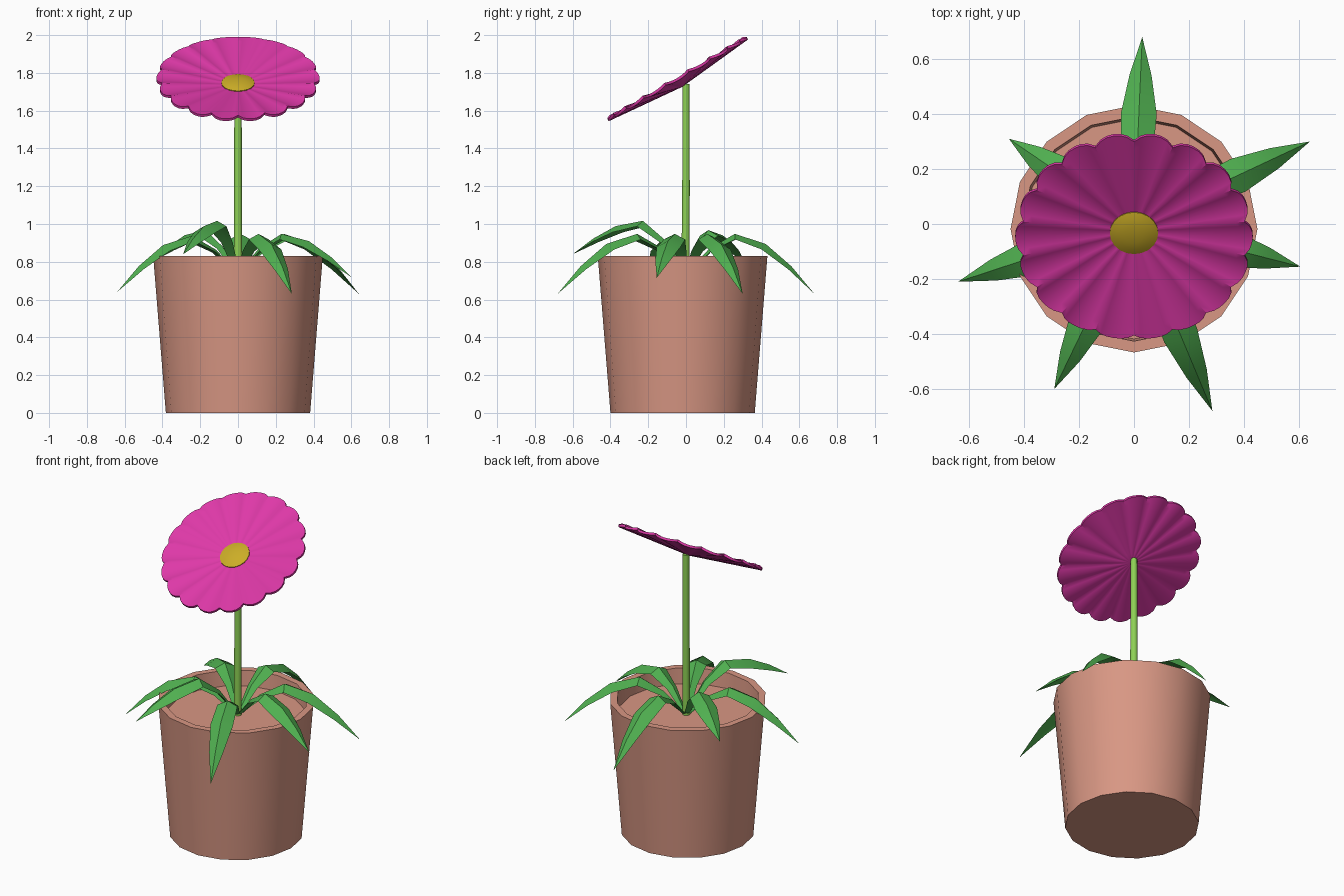
import bpy, bmesh, math
from mathutils import Vector, Matrix

if "Cube" in bpy.data.objects:
    bpy.data.objects.remove(bpy.data.objects["Cube"])


def material(name, rgb):
    m = bpy.data.materials.new(name)
    m.diffuse_color = (*rgb, 1)
    m.use_nodes = True
    m.node_tree.nodes["Principled BSDF"].inputs["Base Color"].default_value = m.diffuse_color
    return m


CLAY = material("clay", (0.69, 0.31, 0.23))
PINK = material("petal pink", (0.73, 0.04, 0.39))
YELLOW = material("pollen yellow", (0.60, 0.42, 0.02))
GREEN = material("leaf green", (0.08, 0.43, 0.08))
LIME = material("stem lime", (0.27, 0.64, 0.09))


def build(name, rings, mat, angle=40, caps=(False, False)):
    """Skin closed rings of points (a ring of one point is a tip)."""
    bm = bmesh.new()
    rows = [[bm.verts.new(p) for p in ring] for ring in rings]
    for a, b in zip(rows, rows[1:]):
        n = max(len(a), len(b))
        for i in range(n):
            j = (i + 1) % n
            if len(a) == 1:
                bm.faces.new((a[0], b[j], b[i]))
            elif len(b) == 1:
                bm.faces.new((a[i], a[j], b[0]))
            else:
                bm.faces.new((a[i], a[j], b[j], b[i]))
    if caps[0]:
        bm.faces.new(rows[0][::-1])
    if caps[1]:
        bm.faces.new(rows[-1])
    bmesh.ops.recalc_face_normals(bm, faces=bm.faces)
    me = bpy.data.meshes.new(name)
    bm.to_mesh(me)
    bm.free()
    me.materials.append(mat)
    ob = bpy.data.objects.new(name, me)
    bpy.context.collection.objects.link(ob)
    bpy.ops.object.select_all(action='DESELECT')
    ob.select_set(True)
    bpy.context.view_layer.objects.active = ob
    bpy.ops.object.shade_smooth_by_angle(angle=math.radians(angle))
    return ob


def circle(r, z, n, cx=0, cy=0):
    return [(cx + r * math.cos(2 * math.pi * i / n),
             cy + r * math.sin(2 * math.pi * i / n), z) for i in range(n)]


# Pot with rim and recessed soil level, all in clay
pot = [(0.382, 0), (0.449, 0.83), (0.408, 0.83), (0.40, 0.735)]
build("pot", [circle(r, z, 16, 0, -0.018) for r, z in pot], CLAY, 40, (True, True))

# Stem
build("stem", [circle(0.023, 0.72, 10, 0, -0.003), circle(0.021, 1.2, 10),
               circle(0.019, 1.742, 10)], LIME, 40, (True, True))

# Flower head: shallow bowl of scalloped petals, tilted to the front
PETALS, SEG, R, CUP, THICK = 18, 6, 0.432, 0.046, 0.014
tilt = Matrix.Translation((0, -0.027, 1.738)) @ Matrix.Rotation(math.radians(30.4), 4, 'X')


def petal_ring(f, drop):
    pts = []
    for i in range(PETALS * SEG):
        a = 2 * math.pi * i / (PETALS * SEG)
        t = abs(((i / SEG + 0.5) % 1) - 0.5) * 2      # 0 mid petal, 1 at the notch
        r = R * f * (1 - 0.055 * t ** 2.5 * f ** 4)
        z = CUP * f + 0.012 * f * (t * t - 0.5) - drop
        pts.append((r * math.cos(a), r * math.sin(a), z))
    return pts


steps = (0.15, 0.4, 0.7, 0.9, 1.0)
rings = [[(0, 0, 0)]] + [petal_ring(f, 0) for f in steps]
rings += [petal_ring(f, THICK) for f in reversed(steps)] + [[(0, 0, -THICK)]]
build("petals", rings, PINK, 35).matrix_world = tilt

# Domed yellow flower centre
dome = [circle(0.088, 0.004, 20), circle(0.088, 0.013, 20), circle(0.065, 0.021, 20),
        circle(0.035, 0.026, 20), [(0, 0, 0.028)]]
build("flower_centre", dome, YELLOW, 50, (True, False)).matrix_world = tilt

# Arching leaves: tip x, y, z and height of the arch
LEAVES = [(0.03, 0.68, 0.63, 0.95), (0.64, 0.30, 0.63, 0.95), (0.605, -0.155, 0.715, 0.95),
          (0.285, -0.68, 0.63, 0.95), (-0.29, -0.60, 0.84, 1.02), (-0.64, -0.21, 0.64, 0.94),
          (-0.455, 0.31, 0.80, 0.97)]
# fraction along, half width, ridge height
PROFILE = [(0.03, 0.016, 0.008), (0.18, 0.034, 0.018), (0.38, 0.058, 0.03),
           (0.62, 0.065, 0.035), (0.82, 0.04, 0.022)]


def leaf_height(f, tip, peak):
    if f <= 0.42:
        return 0.735 + (peak - 0.735) * math.sin(f / 0.42 * math.pi / 2)
    return peak - (peak - tip) * ((f - 0.42) / 0.58) ** 1.65


for k, (x, y, tip, peak) in enumerate(LEAVES):
    out = Vector((x, y, 0))
    side = Vector((-y, x, 0)).normalized()
    rings = []
    for f, w, h in PROFILE:
        e = 0.02
        slope = out * 2 * e + Vector((0, 0, leaf_height(f + e, tip, peak) - leaf_height(f - e, tip, peak)))
        up = slope.cross(side).normalized()
        if up.z < 0:
            up = -up
        c = out * f + Vector((0, 0, leaf_height(f, tip, peak)))
        rings.append([c + side * w - up * h, c, c - side * w - up * h, c - up * 0.016])
    rings.append([Vector((x, y, tip))])
    build(f"leaf_{k + 1}", rings, GREEN, 40, (True, False))
